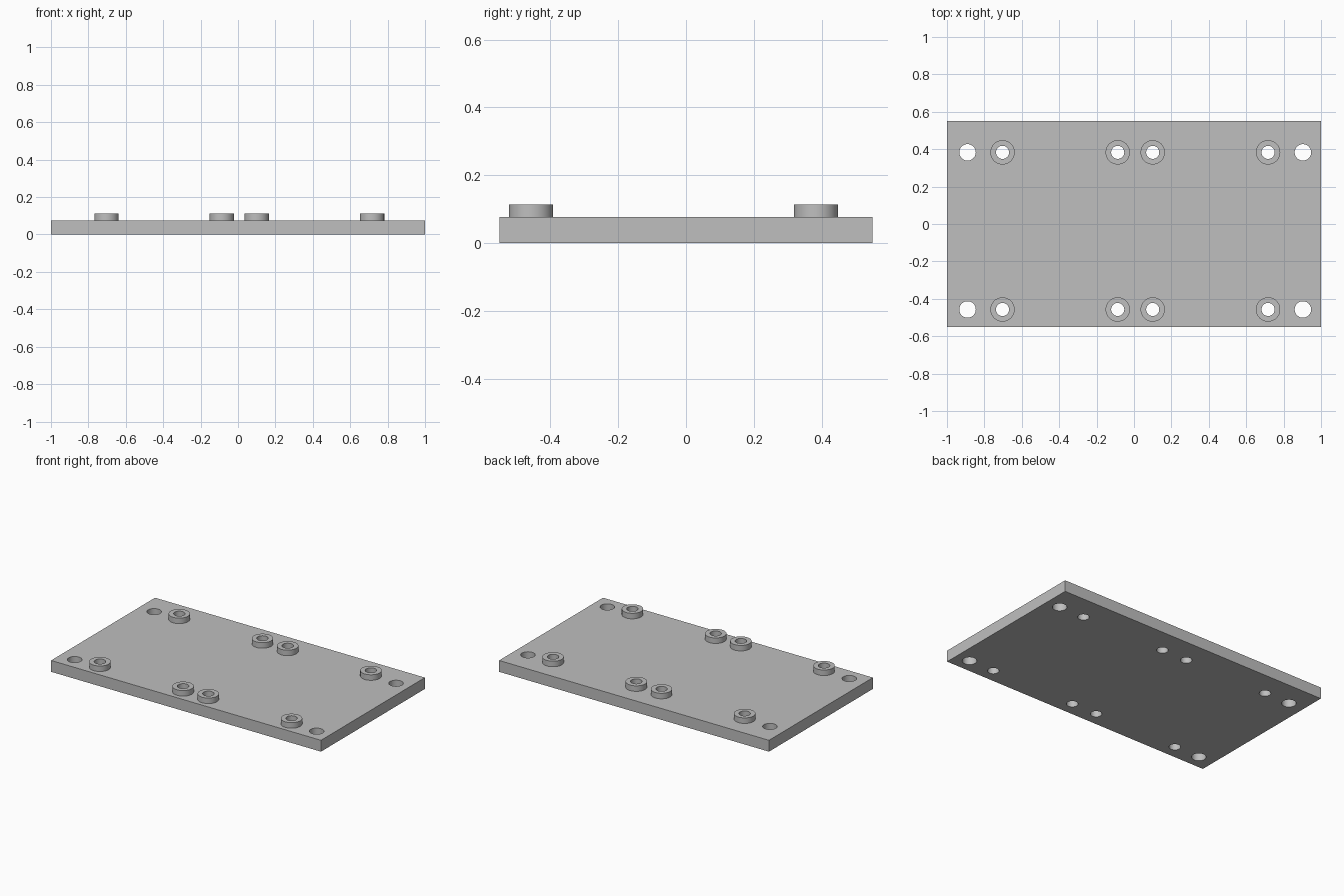
import bpy, bmesh, math
from mathutils import Matrix, Vector

cube = bpy.data.objects.get("Cube")
if cube:
    bpy.data.objects.remove(cube, do_unlink=True)

PLATE_TOP, BOSS_TOP = 0.076, 0.113
ROWS = (-0.457, 0.383)
BOSS_X = (-0.703, -0.087, 0.10, 0.717)
MOUNT_X = (-0.89, 0.903)
BOSS_SPOTS = [(x, y) for x in BOSS_X for y in ROWS]
MOUNT_SPOTS = [(x, y) for x in MOUNT_X for y in ROWS]

grey = bpy.data.materials.new("plain grey")
grey.use_nodes = True
colour = (0.52, 0.52, 0.52, 1)
grey.diffuse_color = colour
grey.node_tree.nodes["Principled BSDF"].inputs["Base Color"].default_value = colour


def make_object(name, bm):
    mesh = bpy.data.meshes.new(name)
    bm.to_mesh(mesh)
    bm.free()
    mesh.materials.append(grey)
    obj = bpy.data.objects.new(name, mesh)
    bpy.context.collection.objects.link(obj)
    return obj


def add_cylinders(bm, spots, radius, bottom, top):
    for x, y in spots:
        bmesh.ops.create_cone(
            bm, cap_ends=True, segments=48, radius1=radius, radius2=radius,
            depth=top - bottom,
            matrix=Matrix.Translation((x, y, (bottom + top) / 2)))


def apply_boolean(target, tool, operation):
    mod = target.modifiers.new(operation.lower(), "BOOLEAN")
    mod.operation = operation
    mod.solver = "EXACT"
    mod.object = tool
    bpy.context.view_layer.objects.active = target
    bpy.ops.object.modifier_apply(modifier=mod.name)
    bpy.data.objects.remove(tool, do_unlink=True)


# Flat base plate
bm = bmesh.new()
bmesh.ops.create_cube(bm, size=1)
bmesh.ops.scale(bm, vec=Vector((2, 1.1, PLATE_TOP)), verts=bm.verts)
bmesh.ops.translate(bm, vec=Vector((0, 0, PLATE_TOP / 2)), verts=bm.verts)
plate = make_object("mounting_plate", bm)

# Raised round bosses, merged into the plate
bm = bmesh.new()
add_cylinders(bm, BOSS_SPOTS, 0.065, PLATE_TOP / 2, BOSS_TOP)
apply_boolean(plate, make_object("bosses", bm), "UNION")

# Through holes: narrow in the bosses, wide at the plate ends
bm = bmesh.new()
add_cylinders(bm, BOSS_SPOTS, 0.035, -0.1, 0.2)
add_cylinders(bm, MOUNT_SPOTS, 0.044, -0.1, 0.2)
apply_boolean(plate, make_object("hole_cutters", bm), "DIFFERENCE")

# Smooth round walls, sharp rims
bpy.ops.object.select_all(action="DESELECT")
plate.select_set(True)
bpy.context.view_layer.objects.active = plate
bpy.ops.object.shade_smooth_by_angle(angle=math.radians(30))
